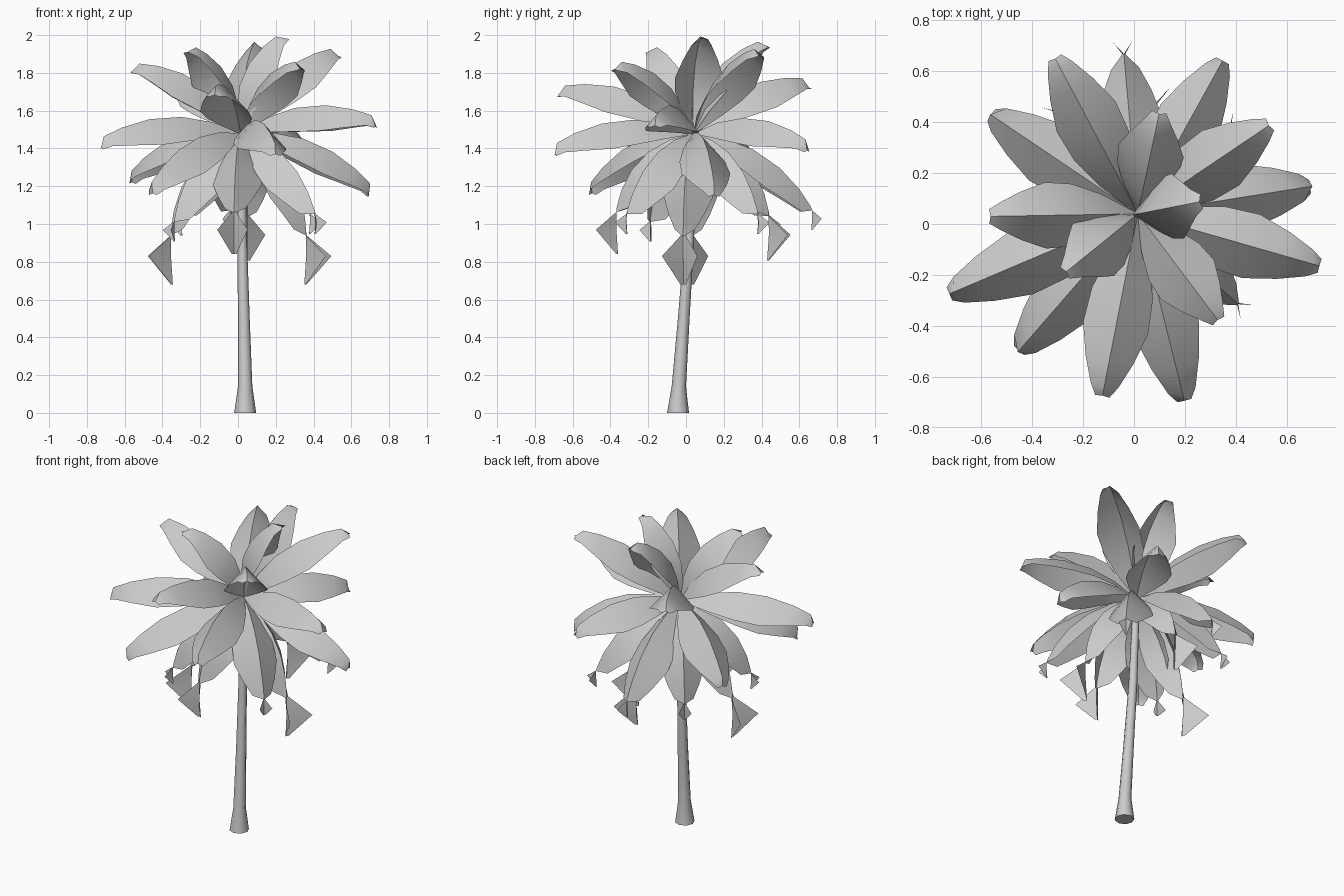
import bpy, bmesh
from math import radians, cos, sin, pi
from mathutils import Vector

if "Cube" in bpy.data.objects:
    bpy.data.objects.remove(bpy.data.objects["Cube"])

CROWN = Vector((0.015, 0.04, 1.48))


def finish(name, bm):
    me = bpy.data.meshes.new(name)
    bm.to_mesh(me)
    bm.free()
    ob = bpy.data.objects.new(name, me)
    bpy.context.collection.objects.link(ob)
    bpy.ops.object.select_all(action='DESELECT')
    ob.select_set(True)
    bpy.context.view_layer.objects.active = ob
    bpy.ops.object.shade_smooth_by_angle(angle=radians(50))
    return ob


# Leaning trunk with a flared foot: x, y, z, radius
def trunk():
    bm = bmesh.new()
    n = 8
    rings = []
    for x, y, z, r in [(.038, -.042, 0, .058), (.038, -.038, .14, .038), (.031, -.012, .5, .031),
                       (.022, .016, .9, .026), (.015, .04, 1.48, .02)]:
        rings.append([bm.verts.new((x + r * cos(2 * pi * k / n), y + r * sin(2 * pi * k / n), z))
                      for k in range(n)])
    for a, b in zip(rings, rings[1:]):
        for k in range(n):
            bm.faces.new((a[k], a[(k + 1) % n], b[(k + 1) % n], b[k]))
    bm.faces.new(rings[0][::-1])
    bm.faces.new(rings[-1])
    finish("trunk", bm)


# Folded frond: arched midrib with two drooping halves, optional hanging tip
def frond(name, az, reach, z, hang):
    a = radians(az)
    out = Vector((cos(a), sin(a), 0))
    side = Vector((-sin(a), cos(a), 0))
    up = Vector((0, 0, 1))
    chord = out * reach + up * (z - CROWN.z)
    n0 = (up * reach - out * (z - CROWN.z)).normalized()
    ctrl = chord * 0.5 + n0 * 0.2
    stations = []
    for t, w in [(0, .004), (.2, .08), (.42, .122), (.65, .13), (.85, .095), (.98, .055)]:
        p = 2 * t * (1 - t) * ctrl + t * t * chord
        d = (2 * (1 - 2 * t) * ctrl + 2 * t * chord).normalized()
        nrm = d.cross(side)
        stations.append((p, w, -nrm * w * 1.05))
    if hang:
        for dr, dz, w, s in [(0, -.02, .012, 0), (.0, -.13, .095, .12), (-.01, -.28, .015, .01)]:
            stations.append((chord + out * dr * hang + up * dz * hang, w * hang, out * s * hang))
    else:
        stations.append((chord - n0 * .05, .028, -n0 * .01))
    bm = bmesh.new()
    rows = []
    for p, w, drop in stations:
        p = p + CROWN
        rows.append([bm.verts.new(q) for q in (p - side * w + drop, p, p + side * w + drop)])
    for r, s in zip(rows, rows[1:]):
        for k in (0, 1):
            bm.faces.new((r[k], s[k], s[k + 1], r[k + 1]))
    bm.normal_update()
    finish(name, bm)


trunk()

# Spiral of fronds from the top down: azimuth, reach, tip height, hanging tip scale
upper = [(11, .2, 2.0), (219, .32, 1.94), (78, .36, 1.97), (-53, .49, 1.86), (181, .55, 1.85),
         (34, .59, 1.93), (259, .71, 1.73), (118, .67, 1.77), (-16, .735, 1.57), (203, .805, 1.455),
         (61, .69, 1.44), (-76, .76, 1.42), (146, .71, 1.27), (9, .705, 1.2), (229, .73, 1.21)]
lower = [(95, .63, 1.08, .4), (-42, .53, 1.06, .4), (182, .37, .96, 1), (43, .5, 1.06, .4),
         (265, .41, 1.08, .85), (128, .51, 1.05, .4), (-9, .35, .96, 1), (213, .42, 1.02, .4),
         (85, .4, 1.06, .9)]
for i, (az, r, z) in enumerate(upper):
    frond(f"upper_frond_{i}", az, r, z, 0)
for i, (az, r, z, h) in enumerate(lower):
    frond(f"hanging_frond_{i}", az, r, z, h)
